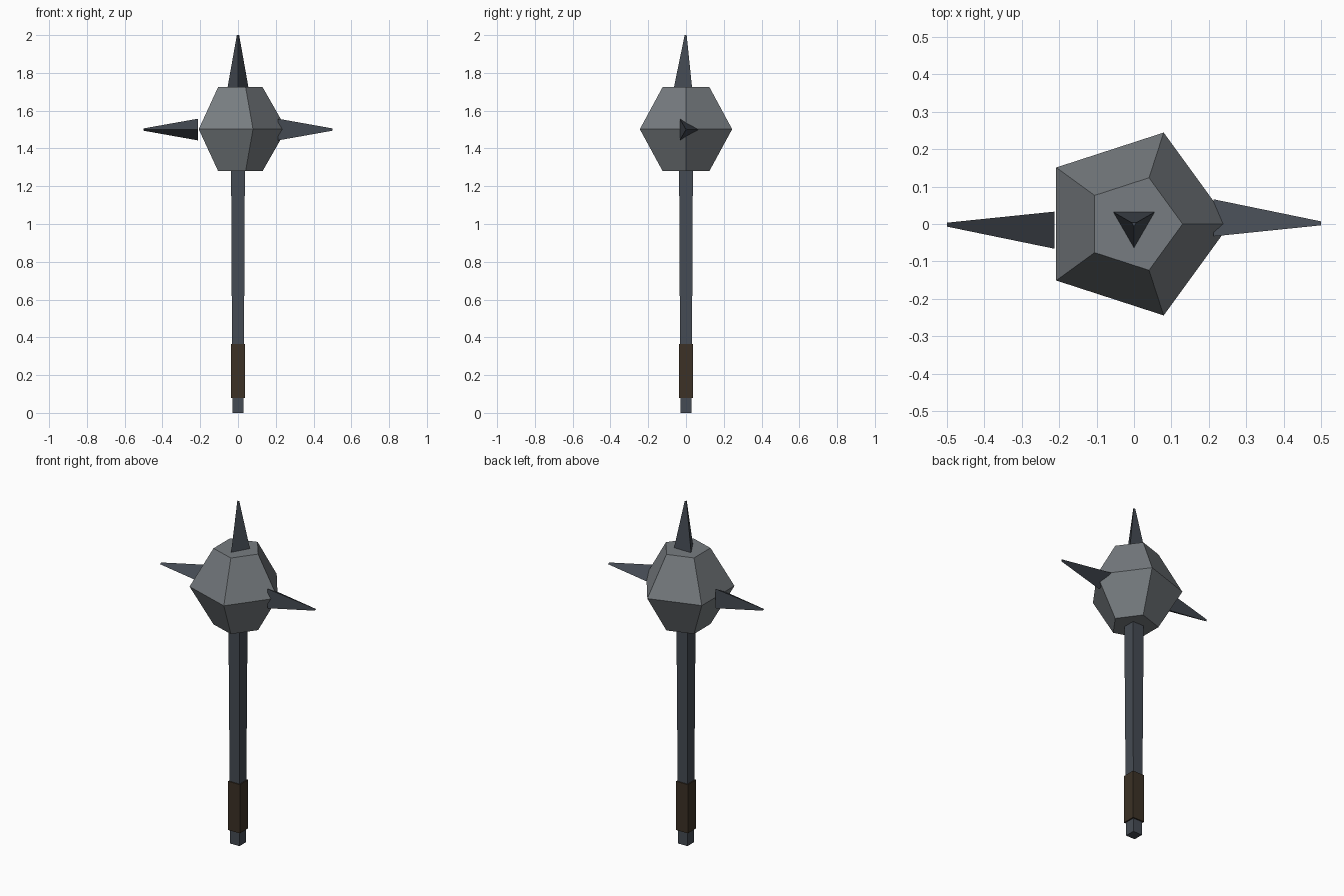
import bpy
import math
from mathutils import Matrix, Vector

if "Cube" in bpy.data.objects:
    bpy.data.objects.remove(bpy.data.objects["Cube"])


def material(name, rgb):
    m = bpy.data.materials.new(name)
    m.diffuse_color = (*rgb, 1)
    m.use_nodes = True
    m.node_tree.nodes["Principled BSDF"].inputs["Base Color"].default_value = m.diffuse_color
    return m


STEEL = material("dark steel", (0.060, 0.071, 0.088))
IRON = material("grey iron", (0.185, 0.203, 0.218))
LEATHER = material("brown leather", (0.045, 0.031, 0.019))


def lathe(name, sides, rings, mat, start=0.0, matrix=Matrix()):
    """Stack of regular polygons (radius, height), capped at both ends."""
    verts, faces = [], []
    for r, z in rings:
        for i in range(sides):
            a = start + math.tau * i / sides
            verts.append(matrix @ Vector((r * math.cos(a), r * math.sin(a), z)))
    for k in range(len(rings) - 1):
        for i in range(sides):
            j = (i + 1) % sides
            faces.append((k * sides + i, k * sides + j,
                          (k + 1) * sides + j, (k + 1) * sides + i))
    faces.append(tuple(reversed(range(sides))))
    faces.append(tuple(range((len(rings) - 1) * sides, len(rings) * sides)))
    mesh = bpy.data.meshes.new(name)
    mesh.from_pydata(verts, [], faces)
    mesh.materials.append(mat)
    obj = bpy.data.objects.new(name, mesh)
    bpy.context.collection.objects.link(obj)
    return obj


Q = math.pi / 4
S2 = math.sqrt(2)
HEAD_Z = 1.5

# Square shaft, slightly wider towards the head
lathe("shaft", 4, [(0.030 * S2, 0), (0.037 * S2, 1.4)], STEEL, Q)

# Leather grip near the bottom
lathe("grip", 4, [(0.038 * S2, 0.08), (0.038 * S2, 0.365)], LEATHER, Q)

# Five-sided head, widest in the middle
lathe("head", 5, [(0.13, 1.28), (0.257, 1.502), (0.13, 1.725)], IRON)

# Three-sided spikes: up, left and right
centre = Matrix.Translation((0, 0, HEAD_Z))
for name, turn in (
    ("top_spike", Matrix()),
    ("left_spike", Matrix.Rotation(-math.pi / 2, 4, "Y")),
    ("right_spike", Matrix.Rotation(math.pi, 4, "Z") @ Matrix.Rotation(-math.pi / 2, 4, "Y")),
):
    lathe(name, 3, [(0.066, 0.213), (0.007, 0.5)], STEEL, -math.pi / 2, centre @ turn)
